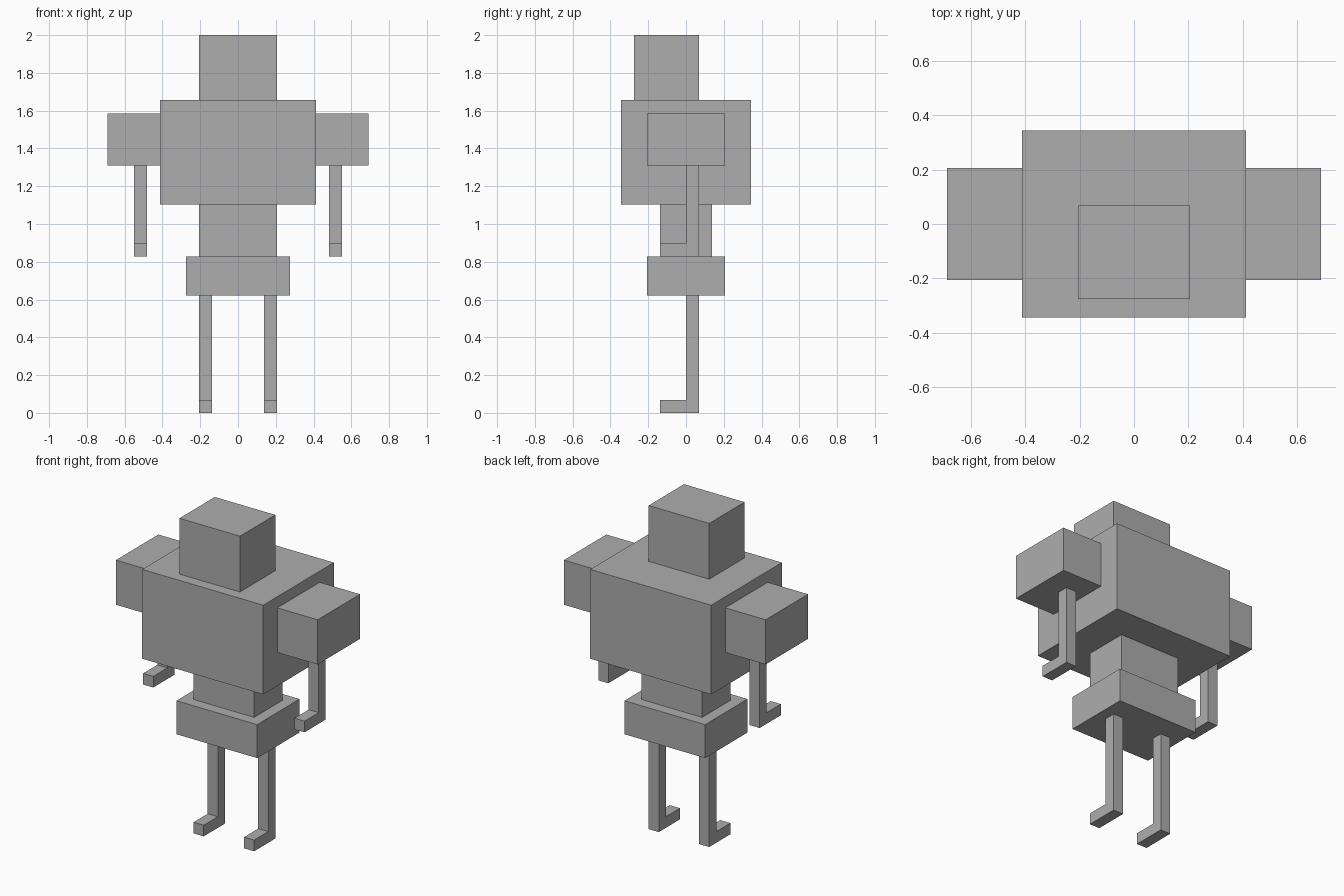
import bpy
import bmesh
from mathutils import Vector

cube = bpy.data.objects.get("Cube")
if cube:
    bpy.data.objects.remove(cube, do_unlink=True)

UNIT = 2 / 29  # one block; the figure is 29 blocks tall

grey = bpy.data.materials.new("plain_grey")
grey.use_nodes = True
grey.diffuse_color = (0.42, 0.42, 0.42, 1)
grey.node_tree.nodes["Principled BSDF"].inputs["Base Color"].default_value = grey.diffuse_color


def finish(name, bm):
    mesh = bpy.data.meshes.new(name)
    bm.normal_update()
    bm.to_mesh(mesh)
    bm.free()
    mesh.materials.append(grey)
    obj = bpy.data.objects.new(name, mesh)
    bpy.context.collection.objects.link(obj)


def box(name, x, y, z):
    """Box from (min, max) ranges in blocks."""
    bm = bmesh.new()
    bmesh.ops.create_cube(bm, size=1)
    for v in bm.verts:
        v.co = Vector([(a + b) / 2 + c * (b - a) for (a, b), c in zip((x, y, z), v.co)]) * UNIT
    finish(name, bm)


def bent_limb(name, x, bottom, top):
    """Thin L-shaped limb: an upright with a toe or hand pointing forward."""
    profile = [(1, bottom), (1, top), (0, top), (0, bottom + 1), (-2, bottom + 1), (-2, bottom)]
    bm = bmesh.new()
    face = bm.faces.new([bm.verts.new(Vector((x[0], y, z)) * UNIT) for y, z in profile])
    side = bmesh.ops.extrude_face_region(bm, geom=[face])
    verts = [g for g in side["geom"] if isinstance(g, bmesh.types.BMVert)]
    bmesh.ops.translate(bm, verts=verts, vec=((x[1] - x[0]) * UNIT, 0, 0))
    bmesh.ops.recalc_face_normals(bm, faces=bm.faces)
    finish(name, bm)


# Body blocks
box("pelvis", (-4, 4), (-3, 3), (9, 12))
box("waist", (-3, 3), (-2, 2), (12, 16))
box("torso", (-6, 6), (-5, 5), (16, 24))
box("head", (-3, 3), (-4, 1), (24, 29))

# Shoulders, arms and legs on both sides
for side, s in (("left", 1), ("right", -1)):
    def span(a, b):
        return tuple(sorted((s * a, s * b)))

    box(side + "_shoulder", span(6, 10), (-3, 3), (19, 23))
    bent_limb(side + "_arm", span(7, 8), 12, 19)
    bent_limb(side + "_leg", span(2, 3), 0, 9)
